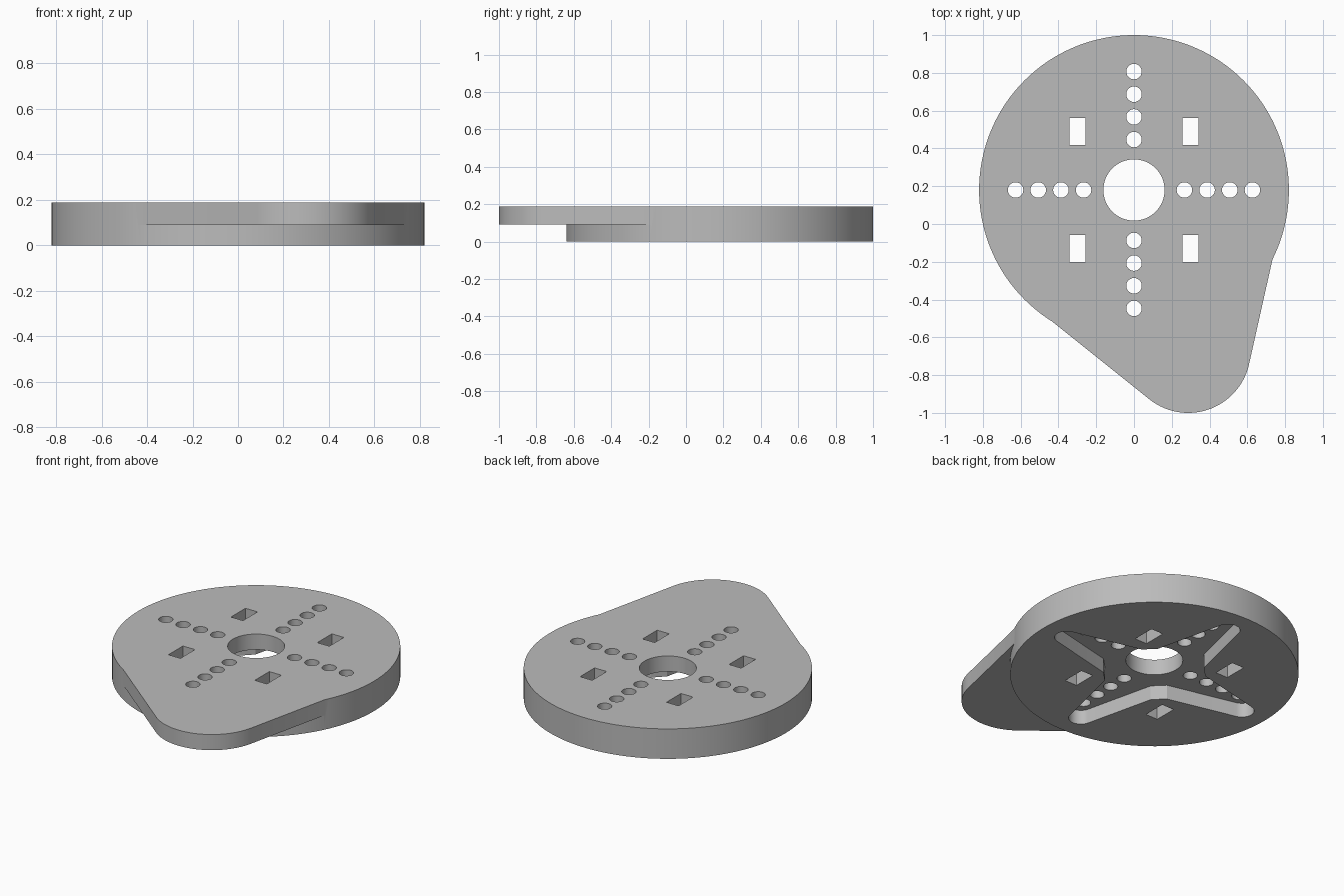
import bpy, bmesh, math
from math import cos, sin, radians

cube = bpy.data.objects.get("Cube")
if cube:
    bpy.data.objects.remove(cube)

CY = 0.18        # disc centre in y
TOP = 0.188      # plate height
STEP = 0.09      # lobe underside and recess floor

grey = bpy.data.materials.new("plain_grey")
grey.use_nodes = True
colour = (0.5, 0.5, 0.5, 1)
grey.diffuse_color = colour
grey.node_tree.nodes["Principled BSDF"].inputs["Base Color"].default_value = colour


def arc(cx, cy, r, a0, a1, n):
    return [(cx + r * cos(radians(a0 + (a1 - a0) * i / n)),
             cy + r * sin(radians(a0 + (a1 - a0) * i / n))) for i in range(n + 1)]


def circle(cx, cy, r, n):
    return arc(cx, cy, r, 0, 360, n)[:-1]


def prisms(name, outlines, z0, z1):
    """One object made of upright prisms over counter-clockwise outlines."""
    bm = bmesh.new()
    for pts in outlines:
        low = [bm.verts.new((x, y, z0)) for x, y in pts]
        high = [bm.verts.new((x, y, z1)) for x, y in pts]
        bm.faces.new(low[::-1])
        bm.faces.new(high)
        for i in range(len(pts)):
            j = (i + 1) % len(pts)
            bm.faces.new((low[i], low[j], high[j], high[i]))
    mesh = bpy.data.meshes.new(name)
    bm.to_mesh(mesh)
    bm.free()
    mesh.materials.append(grey)
    ob = bpy.data.objects.new(name, mesh)
    bpy.context.collection.objects.link(ob)
    return ob


def combine(target, tool, operation):
    mod = target.modifiers.new(operation, "BOOLEAN")
    mod.operation, mod.solver, mod.object = operation, "EXACT", tool
    bpy.context.view_layer.objects.active = target
    bpy.ops.object.modifier_apply(modifier=mod.name)
    bpy.data.objects.remove(tool)


# Round plate with the thinner offset lobe
plate = prisms("mounting_plate", [circle(0, CY, 0.82, 160)], 0, TOP)
lobe_outline = [(0, 0.1), (-0.51, -0.455)]
lobe_outline += arc(0.287, -0.67, 0.33, 231.5, 347.5, 40) + [(0.737, -0.17)]
combine(plate, prisms("lobe", [lobe_outline], STEP, TOP), "UNION")

# Cross-shaped recess underneath: four tapered arms with round tips
star = []
for k in range(4):
    c, s = cos(k * math.pi / 2), sin(k * math.pi / 2)
    arm = [(0.235, -0.17)] + arc(0.65, 0, 0.07, -77, 77, 14) + [(0.235, 0.17)]
    star += [(x * c - y * s, CY + x * s + y * c) for x, y in arm]
combine(plate, prisms("recess_cutter", [star], -0.1, STEP), "DIFFERENCE")

# Centre bore, screw holes along the arms, and four slots
holes = [circle(0, CY, 0.162, 64)]
for i in range(4):
    d = 0.267 + 0.12 * i
    for dx, dy in ((d, 0), (-d, 0), (0, d), (0, -d)):
        holes.append(circle(dx, CY + dy, 0.041, 32))
for sx in (-1, 1):
    for sy in (-1, 1):
        x, y = 0.3 * sx, CY + 0.31 * sy
        holes.append([(x - 0.042, y - 0.072), (x + 0.042, y - 0.072),
                      (x + 0.042, y + 0.072), (x - 0.042, y + 0.072)])
combine(plate, prisms("hole_cutter", holes, -0.1, TOP + 0.1), "DIFFERENCE")

# Smooth curved walls, crisp rims
bpy.ops.object.select_all(action="DESELECT")
plate.select_set(True)
bpy.context.view_layer.objects.active = plate
bpy.ops.object.shade_smooth_by_angle(angle=radians(25))
